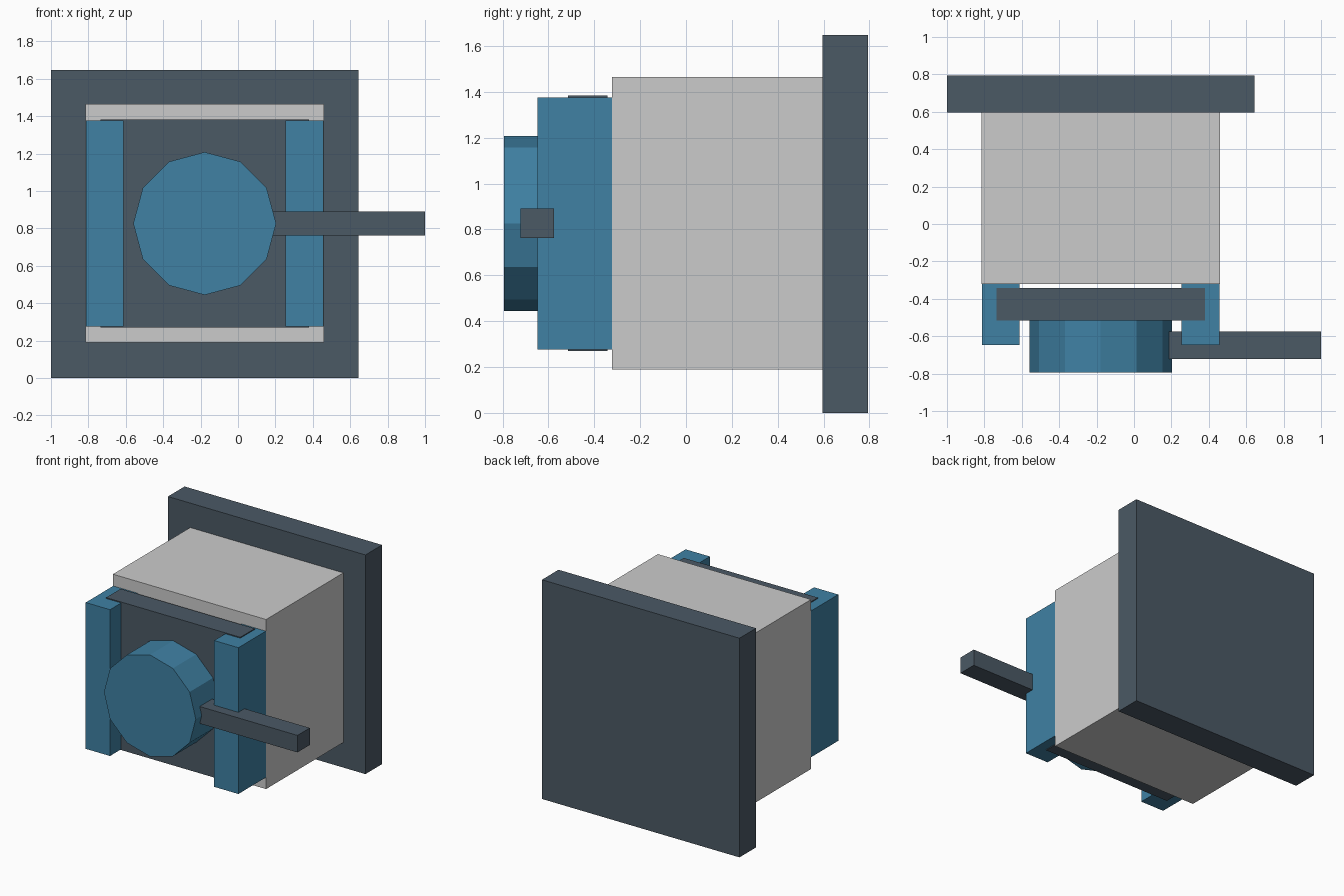
import bpy
from math import pi

if "Cube" in bpy.data.objects:
    bpy.data.objects.remove(bpy.data.objects["Cube"])


def material(name, rgb):
    mat = bpy.data.materials.new(name)
    mat.diffuse_color = (*rgb, 1)
    mat.use_nodes = True
    mat.node_tree.nodes["Principled BSDF"].inputs["Base Color"].default_value = mat.diffuse_color
    return mat


dark = material("dark_steel", (0.07, 0.10, 0.13))
blue = material("blue_paint", (0.05, 0.22, 0.37))


def box(name, x, y, z, mat=None):
    """Box from (min, max) ranges on each axis."""
    ranges = (x, y, z)
    bpy.ops.mesh.primitive_cube_add(size=1, location=[(a + b) / 2 for a, b in ranges])
    ob = bpy.context.object
    ob.name = name
    ob.scale = [b - a for a, b in ranges]
    bpy.ops.object.transform_apply(location=False, rotation=False, scale=True)
    if mat:
        ob.data.materials.append(mat)
    return ob


CX, CZ = -0.178, 0.826  # axis of the body

# Mounting plate at the back and the main housing
box("back_plate", (-1.0, 0.643), (0.596, 0.793), (0.0, 1.648), dark)
box("housing", (CX - 0.637, CX + 0.637), (-0.322, 0.596), (0.189, 1.464))

# Sliding door held between two side rails
box("door_plate", (CX - 0.558, CX + 0.558), (-0.515, -0.343), (0.27, 1.383), dark)
for side, name in ((-1, "left_rail"), (1, "right_rail")):
    x = sorted((CX + side * 0.433, CX + side * 0.635))
    box(name, x, (-0.648, -0.322), (0.276, 1.376), blue)

# Twelve-sided knob with a point at the top and at each side
bpy.ops.mesh.primitive_cylinder_add(vertices=12, radius=0.382, depth=0.278,
                                    location=(CX, -0.654, CZ), rotation=(pi / 2, 0, 0))
knob = bpy.context.object
knob.name = "knob"
knob.data.materials.append(blue)

# Lever reaching out of the knob past the right rail
box("lever", (0.18, 1.0), (-0.722, -0.575), (0.762, 0.89), dark)
